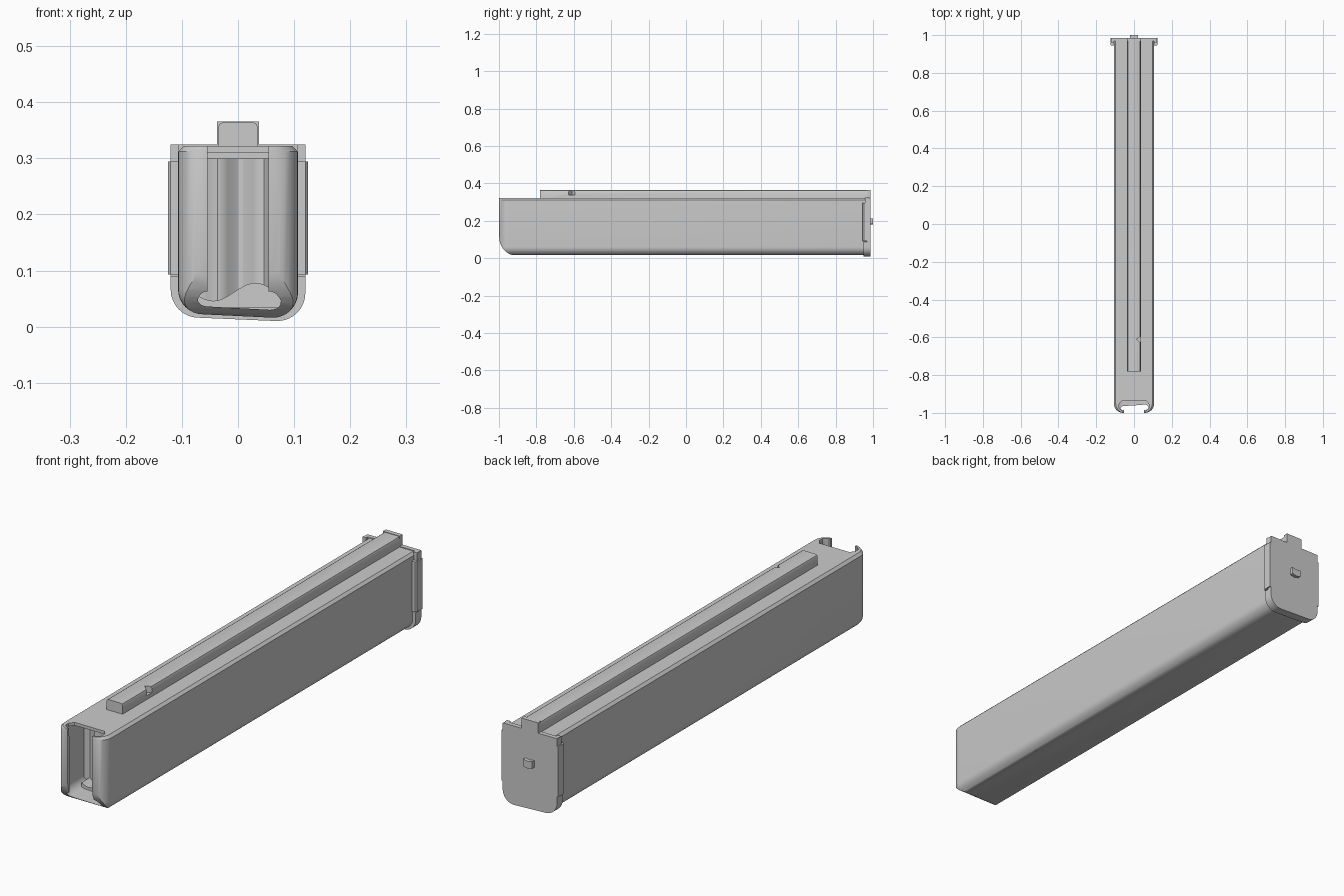
import bpy, bmesh
from math import sin, cos, pi, radians

if "Cube" in bpy.data.objects:
    bpy.data.objects.remove(bpy.data.objects["Cube"])


def loft(name, rings):
    """Closed solid through rings that all have the same number of points."""
    bm = bmesh.new()
    vs = [[bm.verts.new(p) for p in ring] for ring in rings]
    n = len(vs[0])
    for a, b in zip(vs, vs[1:]):
        for i in range(n):
            bm.faces.new((a[i], a[(i + 1) % n], b[(i + 1) % n], b[i]))
    bm.faces.new(vs[0])
    bm.faces.new(vs[-1])
    bmesh.ops.recalc_face_normals(bm, faces=bm.faces)
    me = bpy.data.meshes.new(name)
    bm.to_mesh(me)
    bm.free()
    ob = bpy.data.objects.new(name, me)
    bpy.context.collection.objects.link(ob)
    return ob


def prism(name, pts, axis, a, b):
    place = {'x': lambda p, t: (t, p[0], p[1]),
             'y': lambda p, t: (p[0], t, p[1]),
             'z': lambda p, t: (p[0], p[1], t)}[axis]
    return loft(name, [[place(p, t) for p in pts] for t in (a, b)])


def box(name, x0, x1, y0, y1, z0, z1):
    return prism(name, [(x0, z0), (x1, z0), (x1, z1), (x0, z1)], 'y', y0, y1)


def cut(ob, cutter, keep=False):
    m = ob.modifiers.new("cut", 'BOOLEAN')
    m.operation, m.solver, m.object = 'DIFFERENCE', 'EXACT', cutter
    bpy.context.view_layer.objects.active = ob
    bpy.ops.object.modifier_apply(modifier=m.name)
    if not keep:
        bpy.data.objects.remove(cutter)


def section(w, zb, zt, r, c, tilt=0.006, n=8):
    """Tube section: rounded bottom corners, chamfered top, slightly tilted floor."""
    right = [(w - r + r * cos(t), zb + r + r * sin(t))
             for t in [-pi / 2 + i * pi / 2 / n for i in range(n + 1)]]
    left = [(-x, z + tilt) for x, z in reversed(right)]
    return right + [(w, zt - c), (w - c, zt), (c - w, zt), (-w, zt - c)] + left


def tube(name, w, y0, y1, zb, zt, rs, r, c, n=8):
    """Long solid whose front vertical edges are rounded with radius rs."""
    rings = []
    for i in range(n + 1):
        t = i / n * pi / 2
        rings.append((y0 + rs * (1 - cos(t)), w - rs + rs * sin(t)))
    rings.append((y1, w))
    return loft(name, [[(x, y, z) for x, z in section(ww, zb, zt, r, c)] for y, ww in rings])


# Hollow body with curled front lips
body = tube("body", 0.107, -1.0, 0.97, 0.016, 0.322, 0.05, 0.045, 0.010)
void = tube("void", 0.094, -0.986, 0.96, 0.030, 0.310, 0.040, 0.036, 0.012)
# Band wrapped under the body
band = prism("bottom_band", section(0.111, 0.0, 0.048, 0.046, 0.001), 'y', -0.505, -0.44)
cut(band, void, keep=True)
cut(body, void)

# Mouth: slot between the lips, notch in the roof, swept lower corner
cut(body, box("slot", -0.054, 0.054, -1.1, -0.94, 0.06, 0.4))
notch = [(-0.062, -0.99), (0.062, -0.99), (0.08, -0.975), (0.08, -0.955), (0.066, -0.937),
         (-0.066, -0.937), (-0.08, -0.955), (-0.08, -0.975)]
cut(body, prism("roof_notch", notch, 'z', 0.29, 0.4))
sweep = [(-1.1, -0.1), (-1.1, 0.118), (-1.0, 0.118)]
sweep += [(-0.905 - 0.093 * cos(t), 0.11 - 0.096 * sin(t))
          for t in [i * pi / 20 for i in range(11)]]
sweep += [(-0.905, -0.1)]
cut(body, prism("corner_sweep", sweep, 'x', -0.3, 0.3))

# Rib along the top with a small V notch
rib = prism("top_rib", [(-0.036, 0.315), (0.036, 0.315), (0.036, 0.354), (0.033, 0.361),
                        (0.027, 0.364), (-0.027, 0.364), (-0.033, 0.361), (-0.036, 0.354)],
            'y', -0.78, 0.97)
cut(rib, prism("v_notch", [(0.014, -0.61), (0.05, -0.585), (0.05, -0.64)], 'z', 0.338, 0.4))

# End plate, its tab over the rib, bottom skirt and side rails
plate = prism("end_plate", section(0.12, 0.010, 0.325, 0.05, 0.002), 'y', 0.968, 0.986)
box("plate_tab", -0.037, 0.037, 0.968, 0.986, 0.32, 0.366)
prism("plate_skirt", section(0.12, 0.010, 0.09, 0.05, 0.002), 'y', 0.95, 0.97)
for s, side in ((1, "right"), (-1, "left")):
    rail = [(s * 0.105, 0.945), (s * 0.120, 0.945), (s * 0.125, 0.951),
            (s * 0.125, 0.986), (s * 0.105, 0.986)]
    prism("rail_" + side, rail, 'z', 0.093, 0.294)
    box("plate_ear_" + side, *sorted((s * 0.105, s * 0.12)), 0.958, 0.97, 0.294, 0.325)

# Catch button on the end plate
button = [(-0.02, 0.184), (0.0, 0.179), (0.02, 0.184), (0.02, 0.212), (0.0, 0.208), (-0.02, 0.212)]
prism("catch_button", button, 'y', 0.98, 1.0)

# Follower inside: wavy upright face and a humped foot
wave = [(-0.092 + 0.0092 * i, -0.84 + 0.012 * sin(i * 0.75)) for i in range(21)]
prism("follower_face", wave + [(0.092, -0.72), (-0.092, -0.72)], 'z', 0.034, 0.30)
hump = [(-0.075 + 0.0076 * i, 0.062 + 0.016 * sin((i - 9) * 0.32)) for i in range(21)]
prism("follower_foot", [(-0.075, 0.034)] + hump + [(0.077, 0.034)], 'y', -0.88, -0.80)

# Smooth the rounded parts, keep the edges crisp
bpy.ops.object.select_all(action='SELECT')
bpy.ops.object.shade_smooth_by_angle(angle=radians(30))
